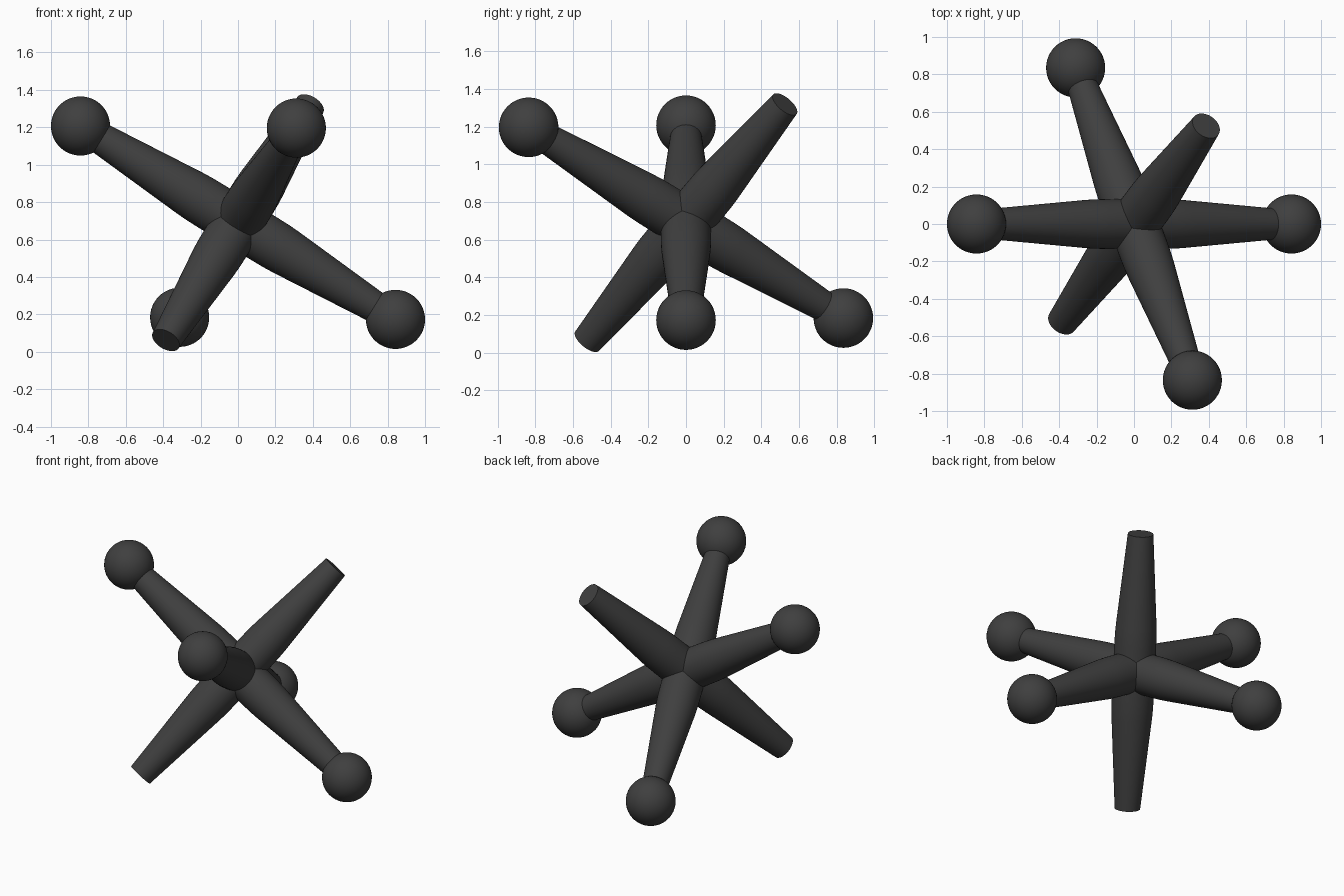
import bpy, bmesh, math
from mathutils import Vector

if "Cube" in bpy.data.objects:
    bpy.data.objects.remove(bpy.data.objects["Cube"])

CENTRE = Vector((0, 0, 0.69))
SIDES = 48

mat = bpy.data.materials.new("dark_metal")
mat.diffuse_color = (0.05, 0.05, 0.05, 1)
mat.use_nodes = True
mat.node_tree.nodes["Principled BSDF"].inputs["Base Color"].default_value = mat.diffuse_color

# Half profile of a rod: (distance from centre, radius)
HALF = [(0.0, 0.133), (0.17, 0.133), (0.24, 0.132), (0.30, 0.129), (0.905, 0.081)]
PROFILE = [(-d, r) for d, r in reversed(HALF[1:])] + HALF


def finish(obj):
    obj.data.materials.append(mat)
    bpy.ops.object.select_all(action='DESELECT')
    obj.select_set(True)
    bpy.context.view_layer.objects.active = obj
    bpy.ops.object.shade_smooth_by_angle(angle=math.radians(35))


def rod(name, direction):
    bm = bmesh.new()
    rings = []
    for d, r in PROFILE:
        rings.append([bm.verts.new((r * math.cos(2 * math.pi * i / SIDES),
                                    r * math.sin(2 * math.pi * i / SIDES), d))
                      for i in range(SIDES)])
    for a, b in zip(rings, rings[1:]):
        for i in range(SIDES):
            j = (i + 1) % SIDES
            bm.faces.new((a[i], a[j], b[j], b[i]))
    bm.faces.new(rings[0][::-1])
    bm.faces.new(rings[-1])
    mesh = bpy.data.meshes.new(name)
    bm.to_mesh(mesh)
    bm.free()
    obj = bpy.data.objects.new(name, mesh)
    bpy.context.collection.objects.link(obj)
    obj.location = CENTRE
    obj.rotation_mode = 'QUATERNION'
    obj.rotation_quaternion = direction.to_track_quat('Z', 'Y')
    finish(obj)


def ball(name, location):
    bpy.ops.mesh.primitive_uv_sphere_add(segments=48, ring_count=24,
                                         radius=0.158, location=location)
    obj = bpy.context.object
    obj.name = name
    finish(obj)


# Two ball-ended rods and one plain rod, all at right angles
side_tip = Vector((0.842, 0, -0.517))
front_tip = Vector((0.312, -0.835, 0.506))
plain_tip = -side_tip.cross(front_tip)

rod("side_rod", side_tip)
rod("front_rod", front_tip)
rod("plain_rod", plain_tip)

# Balls on the ends of the first two rods
for name, tip in (("side", side_tip), ("front", front_tip)):
    for label, s in (("a", 1), ("b", -1)):
        ball(f"{name}_ball_{label}", CENTRE + tip * s)
